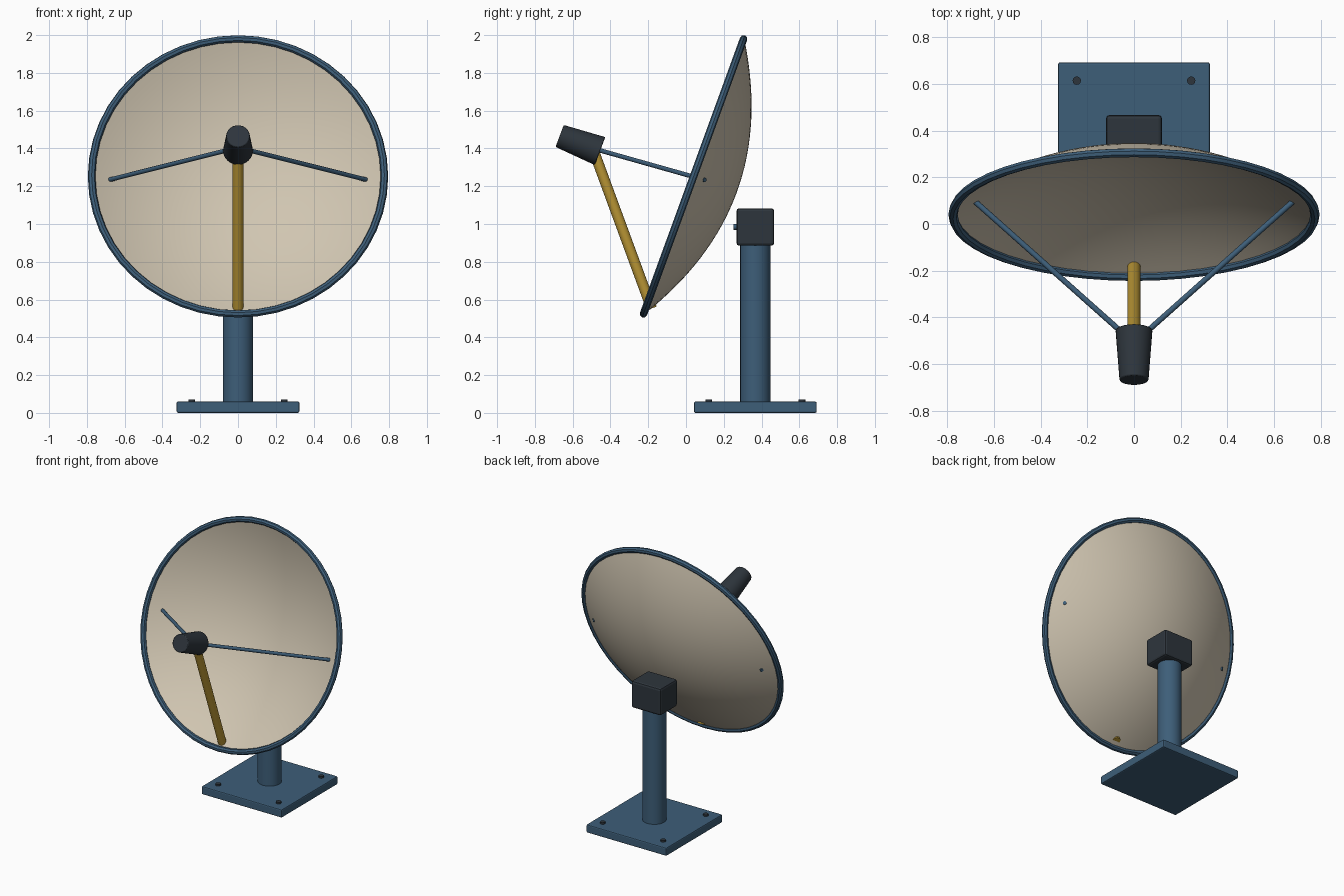
import bpy, math
from mathutils import Vector, Matrix

if "Cube" in bpy.data.objects:
    bpy.data.objects.remove(bpy.data.objects["Cube"])


def mat(name, rgb):
    m = bpy.data.materials.new(name)
    m.diffuse_color = (*rgb, 1)
    m.use_nodes = True
    m.node_tree.nodes["Principled BSDF"].inputs["Base Color"].default_value = m.diffuse_color
    return m


BLUE = mat("steel blue", (0.047, 0.112, 0.190))
CREAM = mat("warm cream", (0.63, 0.56, 0.44))
DARK = mat("charcoal", (0.027, 0.036, 0.046))
GOLD = mat("mustard", (0.48, 0.30, 0.035))


def finish(name, m, bevel=0, smooth=True):
    o = bpy.context.object
    o.name = name
    o.data.materials.clear()
    o.data.materials.append(m)
    if smooth:
        bpy.ops.object.shade_smooth_by_angle(angle=math.radians(35))
    if bevel:
        b = o.modifiers.new("bevel", "BEVEL")
        b.width, b.segments = bevel, 2
    return o


def box(name, m, lo, hi, bevel):
    lo, hi = Vector(lo), Vector(hi)
    bpy.ops.mesh.primitive_cube_add(size=1, location=(lo + hi) / 2)
    o = bpy.context.object
    o.scale = hi - lo
    bpy.ops.object.transform_apply(location=False, rotation=False, scale=True)
    return finish(name, m, bevel, False)


def rod(name, m, a, b, r1, r2=None, n=24, bevel=0):
    a, b = Vector(a), Vector(b)
    d = b - a
    bpy.ops.mesh.primitive_cone_add(
        vertices=n, radius1=r1, radius2=r1 if r2 is None else r2, depth=d.length,
        location=(a + b) / 2, rotation=d.to_track_quat('Z', 'Y').to_euler())
    return finish(name, m, bevel)


# Pedestal: base plate, bolts, column and head
PY = 0.367
box("base_plate", BLUE, (-0.325, PY - 0.325, 0), (0.325, PY + 0.325, 0.06), 0.008)
for sx in (-1, 1):
    for sy in (-1, 1):
        x, y = sx * 0.245, PY + sy * 0.247
        rod("base_bolt", DARK, (x, y, 0.05), (x, y, 0.072), 0.018, n=12)
rod("column", BLUE, (0, PY, 0.05), (0, PY, 0.92), 0.08, n=32)
box("mount_head", DARK, (-0.12, 0.267, 0.885), (0.12, 0.467, 1.083), 0.015)
rod("mount_pin", BLUE, (0, 0.252, 0.985), (0, 0.275, 0.985), 0.016, n=12)

# Dish frame: local z points out of the bowl, tilted 20 degrees upward
tilt = Matrix.Translation((0, 0.04, 1.252)) @ Matrix.Rotation(math.radians(70), 4, 'X')

# Reflector: thin paraboloid shell, lathed from inner and outer profiles
R, SEG, RINGS = 0.775, 64, 16
profile = [(R * i / RINGS, -0.226 * (1 - (i / RINGS) ** 2)) for i in range(1, RINGS + 1)]
profile += [(R * i / RINGS, -0.24 * (1 - (i / RINGS) ** 2) - 0.004) for i in range(RINGS, 0, -1)]
verts, faces = [], []
for r, z in profile:
    for s in range(SEG):
        t = 2 * math.pi * s / SEG
        verts.append((r * math.cos(t), r * math.sin(t), z))
P = len(profile)
for i in range(P - 1):
    for s in range(SEG):
        n = (s + 1) % SEG
        faces.append((i * SEG + s, i * SEG + n, (i + 1) * SEG + n, (i + 1) * SEG + s))
verts += [(0, 0, -0.226), (0, 0, -0.244)]
c = P * SEG
for s in range(SEG):
    n = (s + 1) % SEG
    faces.append((c, n, s))
    faces.append((c + 1, (P - 1) * SEG + s, (P - 1) * SEG + n))
me = bpy.data.meshes.new("reflector")
me.from_pydata(verts, [], [f[::-1] for f in faces])
o = bpy.data.objects.new("reflector", me)
bpy.context.collection.objects.link(o)
bpy.context.view_layer.objects.active = o
bpy.ops.object.select_all(action='DESELECT')
o.select_set(True)
bpy.ops.object.mode_set(mode='EDIT')
bpy.ops.mesh.select_all(action='SELECT')
bpy.ops.mesh.normals_make_consistent(inside=False)
bpy.ops.object.mode_set(mode='OBJECT')
finish("reflector", CREAM).matrix_world = tilt

# Rim ring
bpy.ops.mesh.primitive_torus_add(major_radius=0.775, minor_radius=0.02,
                                 major_segments=48, minor_segments=8)
finish("rim", BLUE).matrix_world = tilt

# Feed horn, its main arm and two side struts
rod("feed_horn", DARK, (0, -0.455, 1.386), (0, -0.669, 1.466), 0.079, 0.062, 32, 0.005)
rod("feed_arm", GOLD, (0, -0.182, 0.553), (0, -0.497, 1.41), 0.028)
for sx, side in ((-1, "left"), (1, "right")):
    rod(side + "_strut", BLUE, (sx * 0.685, 0.1, 1.233), (0, -0.51, 1.405), 0.012, n=12)
